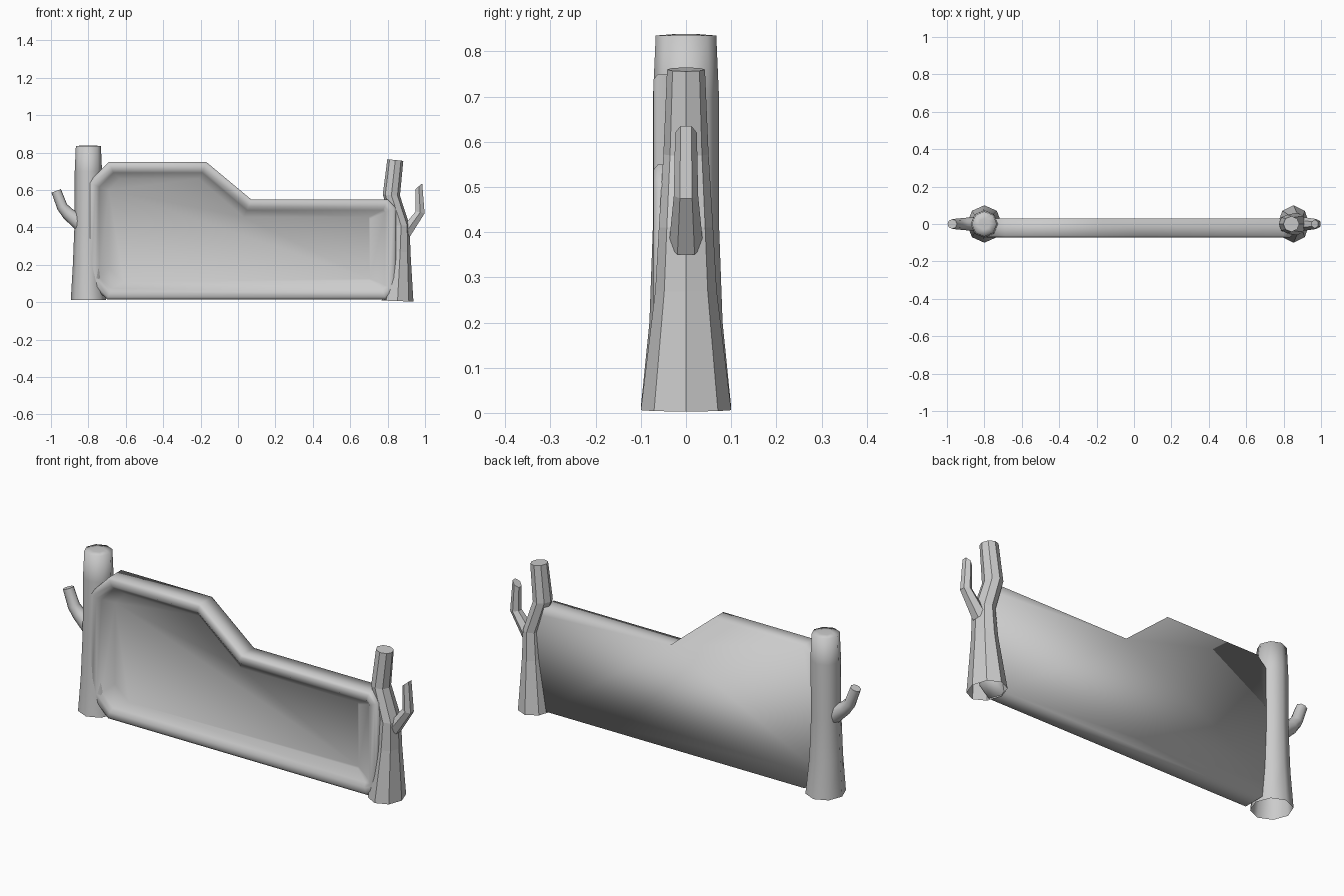
import bpy, bmesh, math
from mathutils import Vector

if "Cube" in bpy.data.objects:
    bpy.data.objects.remove(bpy.data.objects["Cube"])


def loft(name, rings, cap_start, cap_end, smooth=None):
    """Skin a list of equal-length point rings; smooth is an angle in degrees."""
    bm = bmesh.new()
    vs = [[bm.verts.new(p) for p in r] for r in rings]
    n = len(vs[0])
    for a, b in zip(vs, vs[1:]):
        for i in range(n):
            j = (i + 1) % n
            bm.faces.new((a[i], a[j], b[j], b[i]))
    if cap_start:
        bm.faces.new(vs[0][::-1])
    if cap_end:
        bm.faces.new(vs[-1])
    bmesh.ops.recalc_face_normals(bm, faces=bm.faces)
    me = bpy.data.meshes.new(name)
    bm.to_mesh(me)
    bm.free()
    ob = bpy.data.objects.new(name, me)
    bpy.context.collection.objects.link(ob)
    if smooth:
        bpy.ops.object.select_all(action='DESELECT')
        ob.select_set(True)
        bpy.context.view_layer.objects.active = ob
        bpy.ops.object.shade_smooth_by_angle(angle=math.radians(smooth))
    return ob


def limb(name, sections, sides=8, smooth=None, phase=0.0):
    """Tube from sections (x, z, radius_x, radius_y, tilt degrees), open at the foot."""
    rings = []
    for x, z, rx, ry, tilt in sections:
        t = math.radians(tilt)
        ring = []
        for i in range(sides):
            a = 2 * math.pi * (i + phase) / sides
            u = rx * math.cos(a)
            ring.append((x + u * math.cos(t), ry * math.sin(a), z - u * math.sin(t)))
        rings.append(ring)
    return loft(name, rings, False, True, smooth)


def inset(pts, d):
    """Mitred inward offset of a clockwise outline."""
    out = []
    n = len(pts)
    for i in range(n):
        p0, p, p1 = (Vector(pts[k % n]) for k in (i - 1, i, i + 1))
        e0, e1 = (p - p0).normalized(), (p1 - p).normalized()
        n0, n1 = Vector((e0.y, -e0.x)), Vector((e1.y, -e1.x))
        out.append(tuple(p + (n0 + n1) * d / (1 + n0.dot(n1))))
    return out


# Board with a raised rim, recessed front and flat back
outline = [(-.69, .75), (-.17, .75), (.07, .55), (.80, .55), (.845, .505),
           (.845, .065), (.79, .015), (-.70, .015), (-.80, .11), (-.80, .64)]
recess = [(-.63, .66), (-.21, .66), (.03, .455), (.70, .455), (.705, .445),
          (.705, .125), (.70, .115), (-.61, .105), (-.69, .18), (-.69, .60)]
rim = [(0, .03), (0, -.062), (.012, -.072), (.04, -.072), (.058, -.055)]
rings = [[(x, y, z) for x, z in inset(outline, d)] for d, y in rim]
rings.append([(x, -.02, z) for x, z in recess])
loft("headboard_panel", rings, True, True, 180)

# Smooth left trunk and its branch stub
limb("left_trunk", [(-.80, .012, .094, .10, 0), (-.803, .20, .08, .081, 0),
                    (-.803, .42, .071, .073, 0), (-.80, .70, .073, .073, 0),
                    (-.80, .835, .067, .067, 0), (-.80, .838, .03, .03, 0)], smooth=180)
limb("left_branch", [(-.84, .42, .045, .04, -55), (-.91, .475, .034, .032, -42),
                     (-.94, .51, .029, .03, -30), (-.972, .595, .027, .026, -20)], smooth=50)

# Faceted, crooked right trunk and its branch
limb("right_trunk", [(.853, .006, .085, .10, 2), (.867, .27, .055, .068, 2),
                     (.872, .41, .046, .06, 0), (.82, .572, .046, .05, 4),
                     (.841, .76, .043, .042, 6)])
limb("right_branch", [(.895, .37, .036, .038, 40), (.974, .48, .028, .027, 12),
                      (.967, .62, .027, .024, -40)], sides=6, phase=.5)
